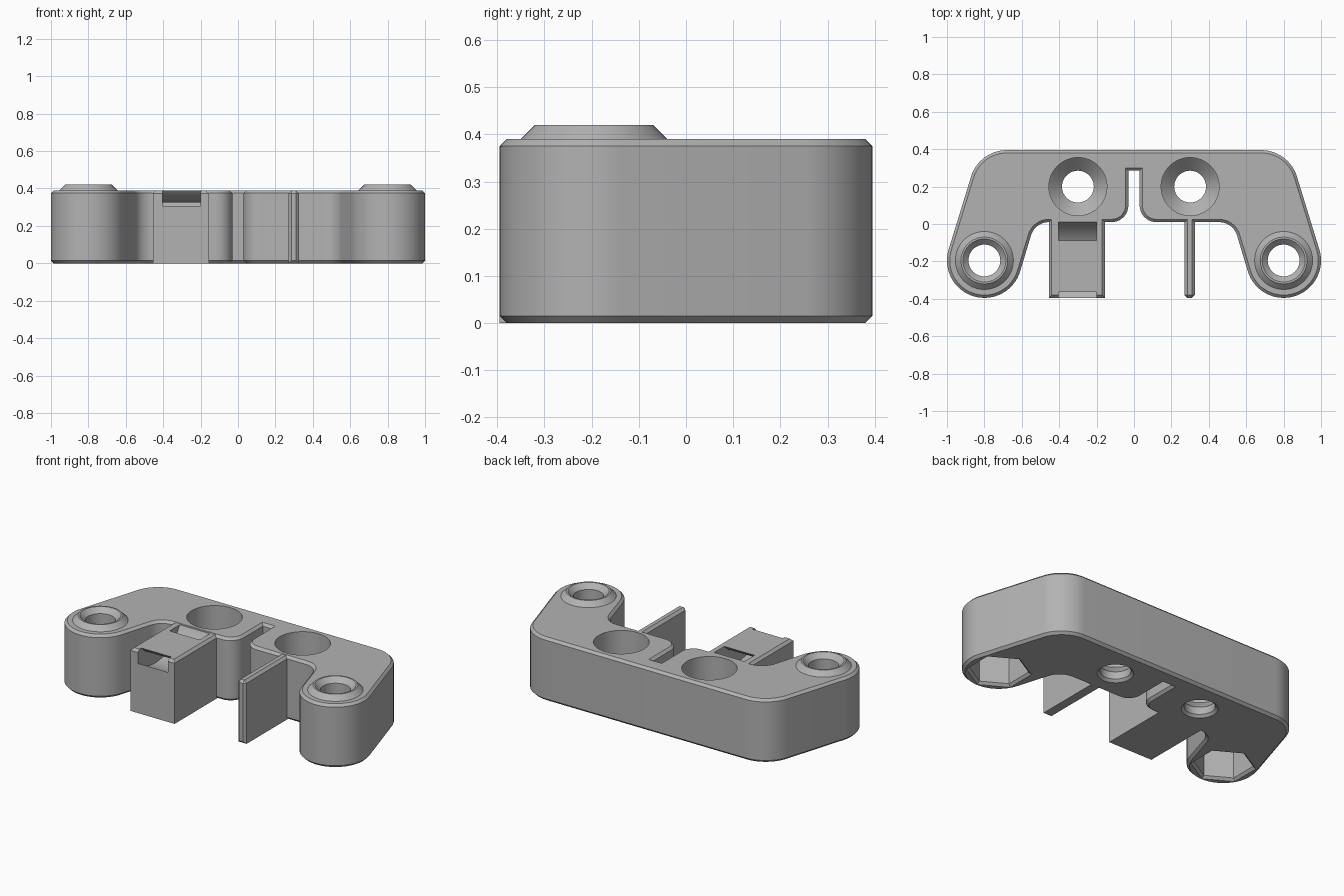
import bpy, bmesh
from math import sin, cos, pi, radians

cube = bpy.data.objects.get("Cube")
if cube:
    bpy.data.objects.remove(cube, do_unlink=True)

TOP = 0.39
CHAMFER = 0.015
EAR = (0.8, -0.195)
SCREW = (0.3, 0.2)

grey = bpy.data.materials.new("plain grey")
grey.use_nodes = True
grey.diffuse_color = (0.45, 0.45, 0.45, 1)
grey.node_tree.nodes["Principled BSDF"].inputs["Base Color"].default_value = grey.diffuse_color


def finish(bm, name):
    bmesh.ops.recalc_face_normals(bm, faces=bm.faces)
    mesh = bpy.data.meshes.new(name)
    bm.to_mesh(mesh)
    bm.free()
    obj = bpy.data.objects.new(name, mesh)
    bpy.context.collection.objects.link(obj)
    mesh.materials.append(grey)
    return obj


def arc(cx, cy, r, start, end, steps):
    angles = [radians(start + (end - start) * i / steps) for i in range(steps + 1)]
    return [(cx + r * cos(a), cy + r * sin(a)) for a in angles]


def prism(points, vector, name, bevel_rule=None):
    """Extrude a closed loop of 3D points, chamfering the edges picked by the rule."""
    bm = bmesh.new()
    face = bm.faces.new([bm.verts.new(p) for p in points])
    new = bmesh.ops.extrude_face_region(bm, geom=[face], use_keep_orig=True)["geom"]
    bmesh.ops.translate(bm, vec=vector, verts=[v for v in new if isinstance(v, bmesh.types.BMVert)])
    bmesh.ops.recalc_face_normals(bm, faces=bm.faces)
    if bevel_rule:
        edges = [e for e in bm.edges if bevel_rule(*[v.co for v in e.verts])]
        bmesh.ops.bevel(bm, geom=edges, offset=CHAMFER, segments=1, profile=0.5, affect='EDGES')
    return finish(bm, name)


def lathe(profile, centre, name, sides=64, ring=False, phase=0.0):
    """Spin a (radius, height) profile; a ring joins its last point to its first."""
    bm = bmesh.new()
    loops = []
    for r, z in profile:
        angles = [phase + 2 * pi * i / sides for i in range(sides)]
        loops.append([bm.verts.new((centre[0] + r * cos(a), centre[1] + r * sin(a), z)) for a in angles])
    pairs = list(zip(loops, loops[1:]))
    if ring:
        pairs.append((loops[-1], loops[0]))
    else:
        bm.faces.new(loops[0])
        bm.faces.new(loops[-1])
    for low, high in pairs:
        for i in range(sides):
            j = (i + 1) % sides
            bm.faces.new((low[i], low[j], high[j], high[i]))
    return finish(bm, name)


def cut(target, cutter):
    cutter.hide_render = True
    mod = target.modifiers.new("cut", 'BOOLEAN')
    mod.operation = 'DIFFERENCE'
    mod.solver = 'EXACT'
    mod.object = cutter
    bpy.context.view_layer.objects.active = target
    bpy.ops.object.modifier_apply(modifier=mod.name)
    bpy.data.objects.remove(cutter, do_unlink=True)


def smooth(obj):
    bpy.ops.object.select_all(action='DESELECT')
    obj.select_set(True)
    bpy.context.view_layer.objects.active = obj
    bpy.ops.object.shade_smooth_by_angle(angle=radians(30))


# Body: half outline from the centre slot round the ear to the back edge, then mirrored
SLANT = 17.1
half = [(0.03, 0.285)]
half += arc(0.12, 0.10, 0.09, 180, 270, 10)
half += arc(0.455, -0.09, 0.1, 90, SLANT, 10)
half += arc(*EAR, 0.2, 180 + SLANT, 360 + SLANT, 32)
half += arc(0.68, 0.195, 0.2, SLANT, 90, 14)
outline = half + [(-x, y) for x, y in reversed(half)]
body = prism([(x, y, 0) for x, y in outline], (0, 0, TOP), "body",
             lambda a, b: abs(a.z - b.z) < 1e-5)

for side in (-1, 1):
    # Countersunk screw holes
    cut(body, lathe([(0.1, -0.01), (0.1, 0), (0.085, 0.015), (0.085, 0.06), (0.155, 0.13),
                     (0.155, TOP + 0.1)], (side * SCREW[0], SCREW[1]), "screw_cutter"))
    # Ear bores and hexagonal nut pockets
    ear = (side * EAR[0], EAR[1])
    cut(body, lathe([(0.085, 0.1), (0.085, TOP + 0.1)], ear, "bore_cutter"))
    cut(body, lathe([(0.18, -0.01), (0.18, 0), (0.165, 0.015), (0.165, 0.29)], ear,
                    "nut_cutter", sides=6, phase=pi / 2))
    # Raised collars on the ears
    collar = lathe([(0.085, TOP), (0.155, TOP), (0.125, 0.42), (0.115, 0.42)], ear,
                   "left_collar" if side > 0 else "right_collar", ring=True)
    smooth(collar)
smooth(body)


def front_block(x0, x1, name, rule):
    top = TOP - 0.002
    base = [(x0, -0.395, 0), (x1, -0.395, 0), (x1, 0.03, 0), (x0, 0.03, 0)]
    return prism(base, (0, 0, top), name, rule)


def is_top(a, b):
    return min(a.z, b.z) > 0.3 and min(a.y, b.y) < 0


def is_top_or_front(a, b):
    return is_top(a, b) or max(a.y, b.y) < 0


# Strap block with a curved channel from its top to its front
block = front_block(-0.455, -0.155, "strap_block", is_top)
band = arc(-0.225, 0.51, 0.266, 180, 360, 48) + arc(-0.225, 0.51, 0.184, 360, 180, 48)
cut(block, prism([(-0.405, y, z) for y, z in band], (0.205, 0, 0), "channel_cutter"))
smooth(block)

# Thin fin on the other side
fin = front_block(0.27, 0.325, "fin", is_top_or_front)
smooth(fin)
